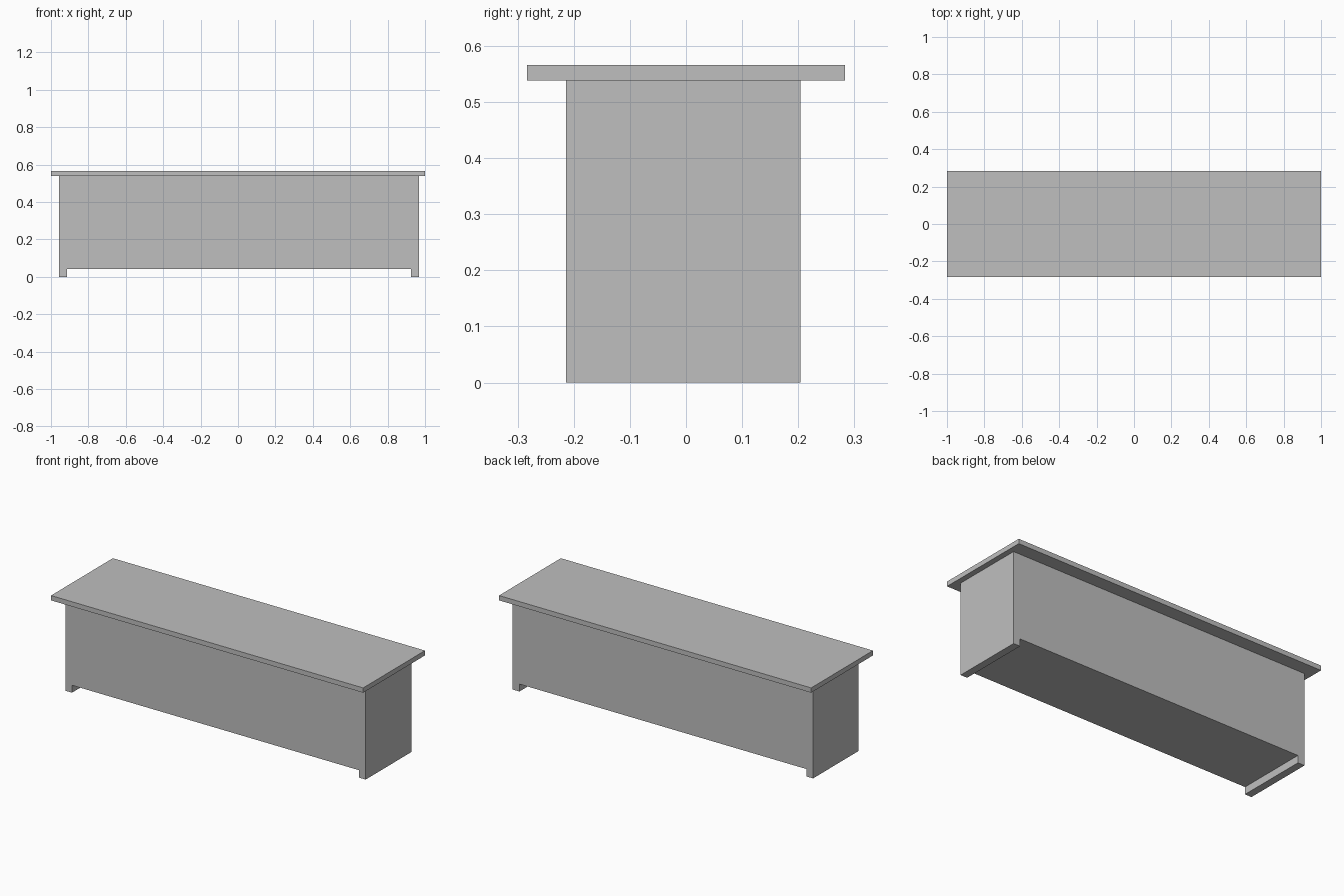
import bpy
import bmesh

cube = bpy.data.objects.get("Cube")
if cube:
    bpy.data.objects.remove(cube, do_unlink=True)

# Single plain grey finish
grey = bpy.data.materials.new("plain_grey")
grey.use_nodes = True
colour = (0.52, 0.52, 0.52, 1)
grey.diffuse_color = colour
grey.node_tree.nodes["Principled BSDF"].inputs["Base Color"].default_value = colour


def extrude_profile(name, profile, y_front, y_back):
    """Make a solid from an x-z outline swept from front to back."""
    bm = bmesh.new()
    face = bm.faces.new([bm.verts.new((x, y_front, z)) for x, z in profile])
    swept = bmesh.ops.extrude_face_region(bm, geom=[face])["geom"]
    verts = [v for v in swept if isinstance(v, bmesh.types.BMVert)]
    bmesh.ops.translate(bm, verts=verts, vec=(0, y_back - y_front, 0))
    bmesh.ops.recalc_face_normals(bm, faces=bm.faces)
    mesh = bpy.data.meshes.new(name)
    bm.to_mesh(mesh)
    bm.free()
    mesh.materials.append(grey)
    obj = bpy.data.objects.new(name, mesh)
    bpy.context.collection.objects.link(obj)
    return obj


# Cabinet body: end panels run down past the floor panel to form runner feet
left, right = 0.968, -0.957
foot_width, foot_height = 0.043, 0.043
lid_bottom, lid_top = 0.538, 0.566
body_outline = [
    (right, 0), (right + foot_width, 0), (right + foot_width, foot_height),
    (left - foot_width, foot_height), (left - foot_width, 0), (left, 0),
    (left, lid_bottom), (right, lid_bottom),
]
extrude_profile("cabinet_body", body_outline, -0.214, 0.204)

# Overhanging top board
lid_outline = [(-1, lid_bottom), (1, lid_bottom), (1, lid_top), (-1, lid_top)]
extrude_profile("top_board", lid_outline, -0.283, 0.283)
